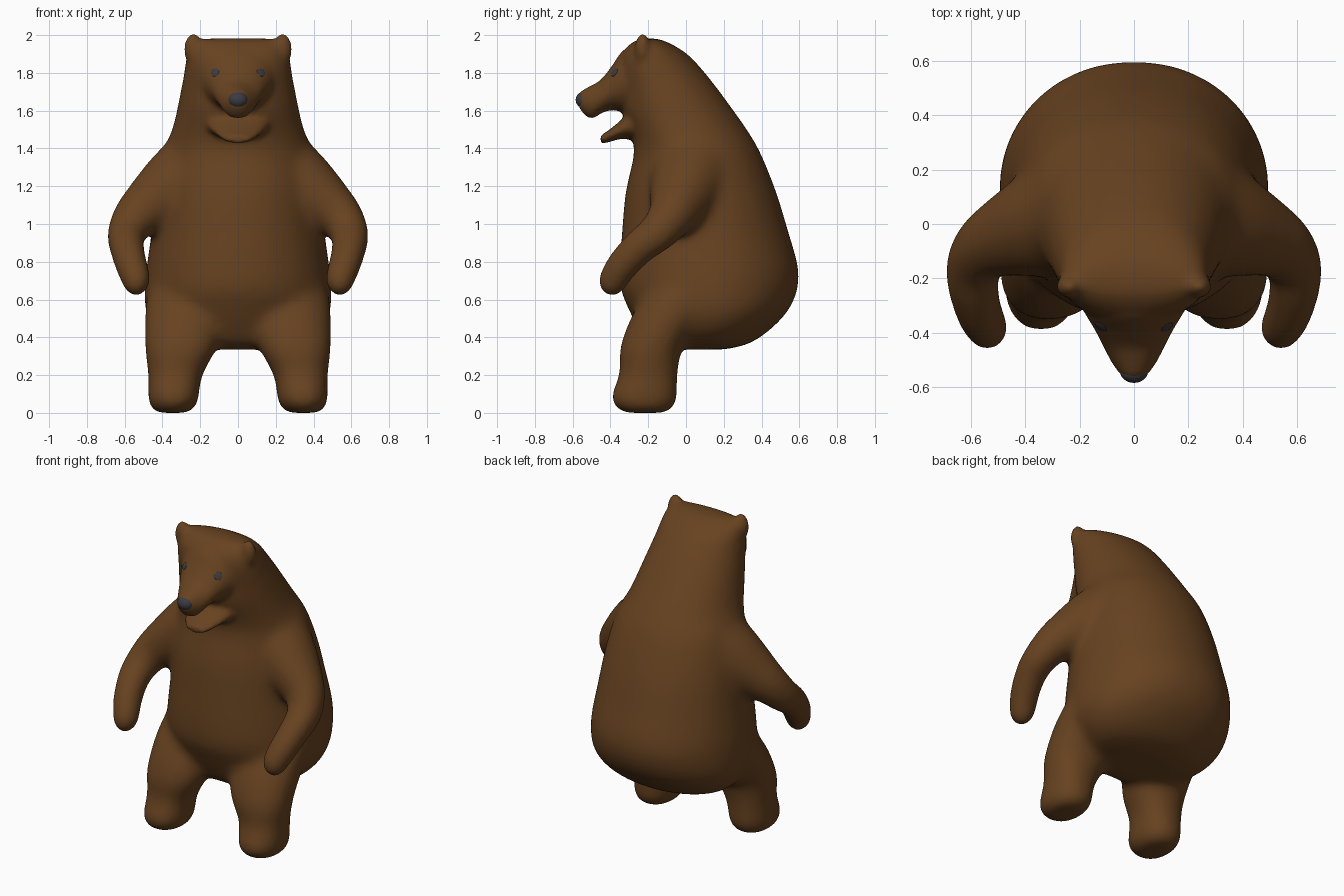
import bpy, bmesh, math
from mathutils import Vector, Matrix

if "Cube" in bpy.data.objects:
    bpy.data.objects.remove(bpy.data.objects["Cube"])

SIDES = 40


def material(name, rgb):
    m = bpy.data.materials.new(name)
    m.use_nodes = True
    m.diffuse_color = (*rgb, 1)
    bsdf = m.node_tree.nodes["Principled BSDF"]
    bsdf.inputs["Base Color"].default_value = (*rgb, 1)
    bsdf.inputs["Roughness"].default_value = 0.8
    return m


fur = material("brown fur", (0.136, 0.055, 0.0145))
dark = material("dark grey", (0.045, 0.045, 0.052))


def smooth_rows(rows, steps=5):
    """Catmull-Rom interpolation through rows of numbers."""
    out = []
    for i in range(len(rows) - 1):
        quad = list(zip(rows[max(i - 1, 0)], rows[i], rows[i + 1], rows[min(i + 2, len(rows) - 1)]))
        for k in range(steps):
            t = k / steps
            out.append([b + 0.5 * t * (c - a + t * (2 * a - 5 * b + 4 * c - d + t * (3 * (b - c) + d - a)))
                        for a, b, c, d in quad])
    return out + [list(rows[-1])]


def loft(bm, rings):
    """Skin closed rings of points and close both ends."""
    rings = [[bm.verts.new(p) for p in ring] for ring in rings]
    faces = []
    for a, b in zip(rings, rings[1:]):
        for i in range(SIDES):
            j = (i + 1) % SIDES
            faces.append(bm.faces.new((a[i], a[j], b[j], b[i])))
    faces += [bm.faces.new(rings[0][::-1]), bm.faces.new(rings[-1])]
    bmesh.ops.recalc_face_normals(bm, faces=faces)


def circle(power=2.0):
    """Unit superellipse points."""
    for i in range(SIDES):
        a = 2 * math.pi * i / SIDES
        c, s = math.cos(a), math.sin(a)
        yield (math.copysign(abs(c) ** (2 / power), c), math.copysign(abs(s) ** (2 / power), s))


def ball(bm, centre, radii):
    mat = Matrix.Translation(centre) @ Matrix.Diagonal((*radii, 1))
    bmesh.ops.create_uvsphere(bm, u_segments=32, v_segments=20, radius=1, matrix=mat)


def finish(bm, name, mat):
    mesh = bpy.data.meshes.new(name)
    bm.to_mesh(mesh)
    bm.free()
    mesh.materials.append(mat)
    mesh.shade_smooth()
    obj = bpy.data.objects.new(name, mesh)
    bpy.context.collection.objects.link(obj)
    return obj


def fuse(obj, voxel, rounds):
    """Merge overlapping parts and soften the joins; return the evaluated object."""
    remesh = obj.modifiers.new("fuse", "REMESH")
    remesh.mode = "VOXEL"
    remesh.voxel_size = voxel
    remesh.use_smooth_shade = True
    soften = obj.modifiers.new("soften", "SMOOTH")
    soften.factor = 0.5
    soften.iterations = rounds
    bpy.context.view_layer.update()
    return obj.evaluated_get(bpy.context.evaluated_depsgraph_get())


bm = bmesh.new()

# Torso, neck and skull: height, front, back, half width, depth of widest point
trunk = [(0.335, -0.12, 0.20, 0.20, 0.08), (0.365, -0.20, 0.33, 0.34, 0.10),
         (0.44, -0.25, 0.445, 0.44, 0.12), (0.54, -0.30, 0.54, 0.49, 0.13),
         (0.65, -0.345, 0.59, 0.495, 0.13), (0.77, -0.35, 0.595, 0.485, 0.13),
         (0.95, -0.34, 0.545, 0.46, 0.12), (1.17, -0.32, 0.478, 0.435, 0.09),
         (1.38, -0.275, 0.393, 0.395, 0.05), (1.50, -0.30, 0.323, 0.35, -0.02),
         (1.60, -0.34, 0.253, 0.325, -0.06), (1.72, -0.35, 0.165, 0.302, -0.12),
         (1.82, -0.365, 0.085, 0.284, -0.17), (1.90, -0.345, 0.008, 0.276, -0.20),
         (1.955, -0.295, -0.08, 0.265, -0.22), (1.983, -0.25, -0.15, 0.22, -0.22)]
loft(bm, [[(w * u, m + v * ((b - m) if v > 0 else (m - f)), z) for u, v in circle(2.08)]
          for z, f, b, w, m in smooth_rows(trunk)])

# Legs: height, centre x, centre y, radius x, radius y
leg = [(0.0, 0.345, -0.215, 0.085, 0.115), (0.03, 0.345, -0.22, 0.12, 0.155),
       (0.08, 0.342, -0.222, 0.136, 0.178), (0.15, 0.338, -0.21, 0.138, 0.165),
       (0.22, 0.328, -0.197, 0.15, 0.155), (0.33, 0.305, -0.187, 0.187, 0.165),
       (0.45, 0.285, -0.13, 0.21, 0.185), (0.57, 0.275, -0.05, 0.215, 0.205),
       (0.68, 0.265, 0.03, 0.205, 0.20)]
# Arms: centre x, y, z and radius
arm = [(0.16, 0.06, 1.285, 0.265), (0.295, 0.015, 1.22, 0.215), (0.425, -0.03, 1.13, 0.17),
       (0.537, -0.08, 1.04, 0.127), (0.59, -0.155, 0.95, 0.105), (0.59, -0.24, 0.885, 0.096),
       (0.567, -0.33, 0.79, 0.089), (0.542, -0.38, 0.715, 0.083), (0.539, -0.39, 0.695, 0.079)]
for s in (1, -1):
    loft(bm, [[(s * (x + rx * u), y + ry * v, z) for u, v in circle(2.2)]
              for z, x, y, rx, ry in smooth_rows(leg)])
    path = smooth_rows(arm)
    pts = [Vector((s * x, y, z)) for x, y, z, r in path]
    rings = []
    for i, p in enumerate(pts):
        t = (pts[min(i + 1, len(pts) - 1)] - pts[max(i - 1, 0)]).normalized()
        side = t.cross(Vector((0, 1, -1))).normalized()
        up = side.cross(t)
        rings.append([p + path[i][3] * (u * side + v * up) for u, v in circle()])
    loft(bm, rings)
    ball(bm, pts[-1], (0.078, 0.078, 0.082))

# Blend the limbs broadly into the trunk
body = finish(bm, "body", fur)
blended = bpy.data.meshes.new_from_object(fuse(body, 0.02, 20))
body.modifiers.clear()
bm = bmesh.new()
bm.from_mesh(blended)
bpy.data.meshes.remove(blended)

# Muzzle and lower jaw: depth, bottom, top, half width
muzzle = [(-0.22, 1.57, 1.95, 0.24), (-0.33, 1.59, 1.92, 0.18), (-0.39, 1.603, 1.84, 0.145),
          (-0.45, 1.585, 1.765, 0.115), (-0.50, 1.555, 1.735, 0.088), (-0.545, 1.585, 1.712, 0.058),
          (-0.572, 1.625, 1.69, 0.03)]
jaw = [(-0.20, 1.44, 1.62, 0.20), (-0.29, 1.447, 1.60, 0.165), (-0.35, 1.45, 1.545, 0.135),
       (-0.41, 1.432, 1.497, 0.10), (-0.455, 1.425, 1.467, 0.06)]
for rows in (muzzle, jaw):
    loft(bm, [[(w * u, y, (lo + hi) / 2 + v * (hi - lo) / 2) for u, v in circle()]
              for y, lo, hi, w in smooth_rows(rows)])

# Ears
for s in (1, -1):
    ball(bm, (s * 0.236, -0.23, 1.925), (0.05, 0.042, 0.085))

# Join the head details with a finer blend
bm.to_mesh(body.data)
bm.free()
skin = fuse(body, 0.014, 10)

# Nose
bm = bmesh.new()
ball(bm, (0, -0.54, 1.657), (0.052, 0.044, 0.044))
finish(bm, "nose", dark)

# Eyes, set on the skin
for s, name in ((1, "left_eye"), (-1, "right_eye")):
    hit, spot, normal, index = skin.ray_cast(Vector((s * 0.122, -1, 1.803)), Vector((0, 1, 0)))
    bm = bmesh.new()
    ball(bm, (0, 0, 0), (0.024, 0.024, 0.004))
    turn = normal.to_track_quat("Z", "Y").to_matrix().to_4x4()
    bmesh.ops.transform(bm, matrix=Matrix.Translation(spot) @ turn, verts=bm.verts)
    finish(bm, name, dark)
